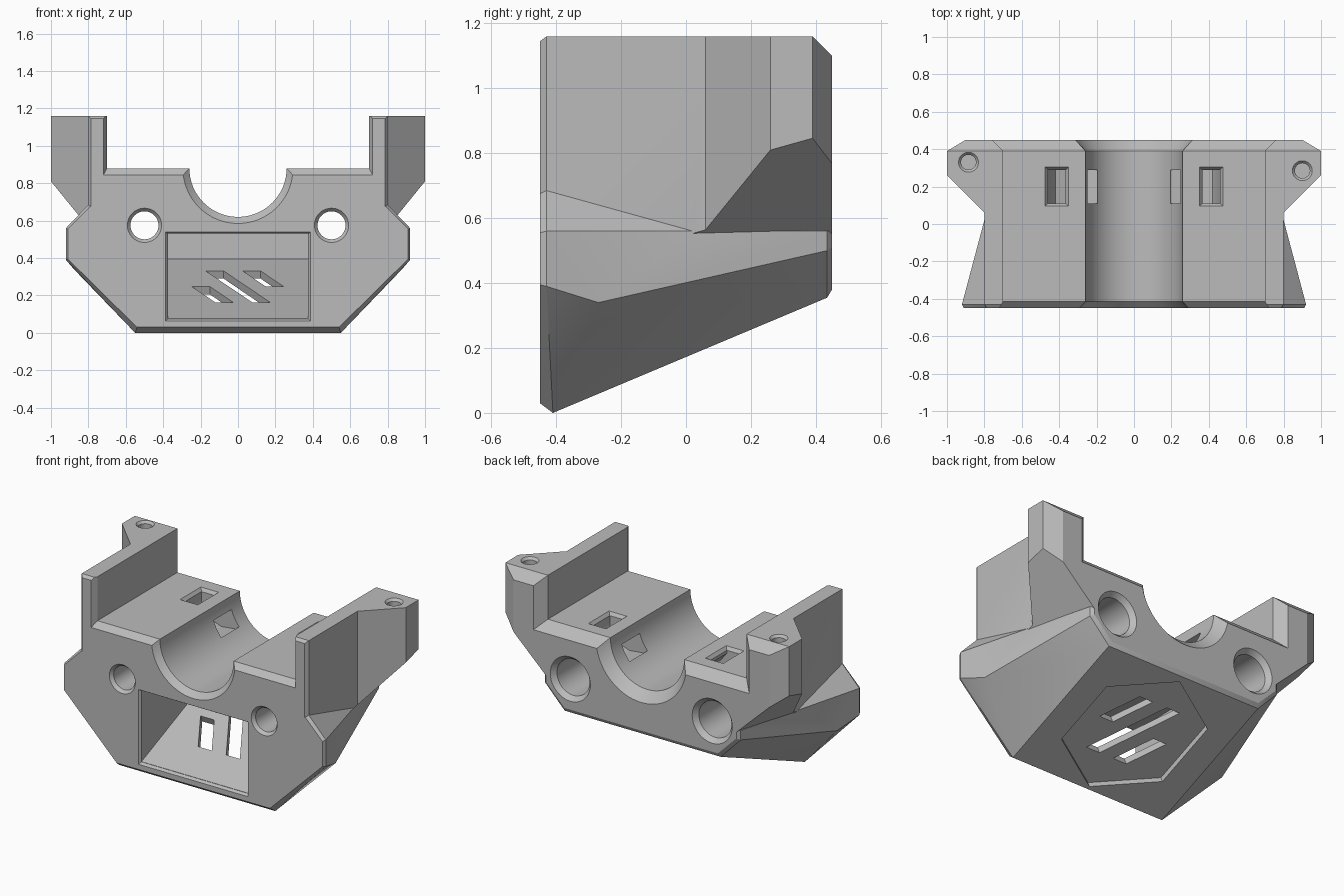
import bpy, bmesh
from math import sin, cos, pi, asin, radians, atan2
from mathutils import Vector, Matrix

cube = bpy.data.objects.get("Cube")
if cube:
    bpy.data.objects.remove(cube)

grey = bpy.data.materials.new("plain_grey")
grey.use_nodes = True
grey.diffuse_color = (0.5, 0.5, 0.5, 1)
grey.node_tree.nodes["Principled BSDF"].inputs["Base Color"].default_value = (0.5, 0.5, 0.5, 1)


def finish(bm, name):
    bmesh.ops.recalc_face_normals(bm, faces=bm.faces)
    mesh = bpy.data.meshes.new(name)
    bm.to_mesh(mesh)
    bm.free()
    mesh.materials.append(grey)
    ob = bpy.data.objects.new(name, mesh)
    bpy.context.collection.objects.link(ob)
    return ob


def hull_mesh(points):
    bm = bmesh.new()
    for p in points:
        bm.verts.new(p)
    bmesh.ops.convex_hull(bm, input=bm.verts)
    bmesh.ops.delete(bm, geom=[v for v in bm.verts if not v.link_faces], context="VERTS")
    return bm


def hull(name, points, trims=()):
    """Convex solid, optionally trimmed by (point, normal) planes."""
    bm = hull_mesh(points)
    for co, no in trims:
        bmesh.ops.bisect_plane(bm, geom=bm.verts[:] + bm.edges[:] + bm.faces[:], dist=1e-5,
                               plane_co=co, plane_no=no, clear_inner=True)
        kept = [v.co.copy() for v in bm.verts]
        bm.free()
        bm = hull_mesh(kept)
    bmesh.ops.dissolve_limit(bm, angle_limit=radians(0.5), verts=bm.verts, edges=bm.edges)
    return finish(bm, name)


def loft(name, rings):
    """Closed solid through matching rings of points."""
    bm = bmesh.new()
    loops = [[bm.verts.new(p) for p in ring] for ring in rings]
    for a, b in zip(loops, loops[1:]):
        for i in range(len(a)):
            j = (i + 1) % len(a)
            bm.faces.new((a[i], a[j], b[j], b[i]))
    bm.faces.new(loops[0])
    bm.faces.new(loops[-1])
    return finish(bm, name)


def both(points):
    return [(s * x, y, z) for x, y, z in points for s in (1, -1)]


def boolean(target, tool, operation):
    mod = target.modifiers.new(operation, "BOOLEAN")
    mod.operation, mod.solver, mod.object = operation, "EXACT", tool
    bpy.context.view_layer.objects.active = target
    bpy.ops.object.modifier_apply(modifier=mod.name)
    bpy.data.objects.remove(tool)


def cut(tool):
    boolean(body, tool, "DIFFERENCE")


def bore(axis, cx, c2, profile):
    """Round cutter along y or z from (position, radius) pairs."""
    rings = []
    for t, r in profile:
        ring = [(cx + r * cos(a), r * sin(a)) for a in (2 * pi * i / 40 for i in range(40))]
        rings.append([(x, t, c2 + v) if axis == "y" else (x, c2 + v, t) for x, v in ring])
    cut(loft("bore_cutter", rings))


# Flared lower body
body = hull("mount_body", both([
    (.54, -.45, .03), (.91, -.45, .395), (.91, -.45, .555), (.79, -.45, .675),
    (.55, -.41, 0), (.92, -.43, .39), (.92, -.43, .56), (.80, -.43, .685),
    (.877, -.27, .34), (.69, .435, .56), (.69, .435, .50), (.55, .435, .355),
    (.67, .45, .56), (.67, .45, .51), (.54, .45, .38)]))

# Upper block and rear wings, trimmed by the sloping undersides
under = [((s, .26, .81), (-.95 * s, -.28, 1)) for s in (1, -1)]
block = [(.785, -.45, .5), (.785, -.45, 1.145), (.80, -.43, .5), (.80, -.43, 1.16),
         (.80, .39, 1.16), (.80, .45, 1.10), (.80, .45, .5)]
boolean(body, hull("upper_block", both(block), under), "UNION")
for s in (1, -1):
    plan = [(.71, -.03), (1, .26), (1, .39), (.90, .45), (.71, .45)]
    pts = [(s * x, y, z) for x, y in plan for z in (.5, 1.10 if y > .4 else 1.16)]
    pts += [(s * .71, .39, 1.16)]
    boolean(body, hull("rear_wing", pts, under), "UNION")


# Stepped opening with the round cradle, bevelled at both ends
def opening(y, wall, d):
    r = .26 + d
    a0, n = asin(d / r), 40
    arc = [pi + a0 + (pi - 2 * a0) * i / n for i in range(n + 1)]
    pts = [(-.7 - wall, 1.4), (-.7 - wall, .88 - d)]
    pts += [(r * cos(a), .88 + r * sin(a)) for a in arc]
    pts += [(.7 + wall, .88 - d), (.7 + wall, 1.4)]
    return [(x, y, z) for x, z in pts]


cut(loft("opening_cutter", [opening(-.46, .025, .045), opening(-.415, 0, 0),
                            opening(.39, 0, 0), opening(.46, .07, .07)]))

# Front pocket with a sloping floor and a bevelled rim
cut(hull("pocket_cutter", both([(.375, -.5, .075), (.375, -.44, .075), (.375, .33, .395),
                                (.375, .33, .53), (.375, -.5, .53)])))
cut(hull("rim_cutter", both([(x, y, z) for y, x, low, high in
                             ((-.46, .395, .055, .545), (-.435, .375, .075, .53))
                             for z in (low, high)])))

# Counterbored through holes
for s in (1, -1):
    bore("y", s * .5, .575, [(-.46, .1), (-.43, .075), (-.25, .075), (-.25, .115), (.42, .115), (.46, .15)])

# Screw holes in the wing tops
for x, y in ((.90, .285), (-.885, .33)):
    bore("z", x, y, [(.92, .04), (1.145, .04), (1.17, .062)])

# Curved strap channels from the deck into the cradle
for s in (1, -1):
    side = [(.46, .95), (.46, .80), (.42, .71), (.32, .675), (.19, .69),
            (.22, .81), (.32, .785), (.365, .84), (.365, .95)]
    cut(loft("strap_cutter", [[(s * x, y, z) for x, z in side] for y in (.11, .29)]))
    cut(loft("strap_rim_cutter", [[(s * (.4125 + i * w), .2 + j * h, z)
                                   for i, j in ((-1, -1), (1, -1), (1, 1), (-1, 1))]
                                  for z, w, h in ((.86, .0475, .09), (.89, .07, .112))]))

# Sloping underside: hexagonal recess and three slanted slots
tilt = Matrix.Translation((0, .003, .1775)) @ Matrix.Rotation(atan2(.355, .845), 4, "X")


def plate(outline, low, high):
    return loft("underside_cutter", [[tilt @ Vector((x, v, h)) for x, v in outline] for h in (low, high)])


cut(plate([(.43 * sin(pi * i / 3), .43 * cos(pi * i / 3)) for i in range(6)], -.05, .03))
for x, v, half in ((-.135, -.11, .11), (0, 0, .22), (.135, .11, .11)):
    lean = .57 * half
    cut(plate([(x - lean - .048, v + half), (x - lean + .048, v + half),
               (x + lean + .048, v - half), (x + lean - .048, v - half)], -.05, .12))

# Smooth round walls, sharp edges
body.select_set(True)
bpy.context.view_layer.objects.active = body
bpy.ops.object.shade_smooth_by_angle(angle=radians(25))
